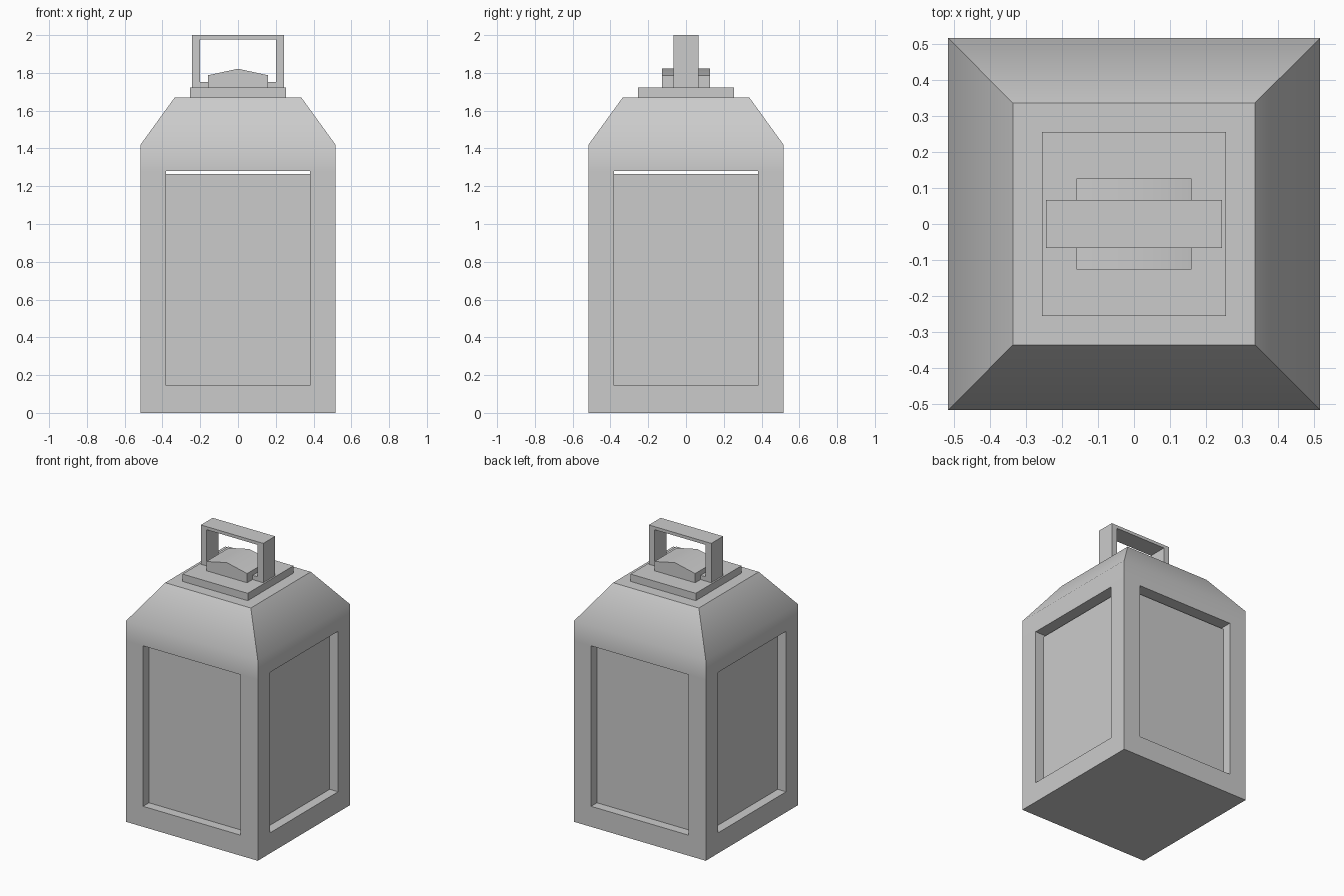
import bpy, bmesh, math

if "Cube" in bpy.data.objects:
    bpy.data.objects.remove(bpy.data.objects["Cube"])

H = 0.516  # half width of the body


def make(name, verts, faces, smooth=None):
    me = bpy.data.meshes.new(name)
    me.from_pydata(verts, [], faces)
    bm = bmesh.new()
    bm.from_mesh(me)
    bmesh.ops.recalc_face_normals(bm, faces=bm.faces)
    bm.to_mesh(me)
    bm.free()
    ob = bpy.data.objects.new(name, me)
    bpy.context.collection.objects.link(ob)
    if smooth:
        bpy.ops.object.select_all(action='DESELECT')
        ob.select_set(True)
        bpy.context.view_layer.objects.active = ob
        bpy.ops.object.shade_smooth_by_angle(angle=math.radians(smooth))
    return ob


def stack(name, rings, centre=(0, 0), smooth=None):
    """Square rings (half width, z) skinned into a closed solid."""
    cx, cy = centre
    verts = [(cx + sx * r, cy + sy * r, z) for r, z in rings
             for sx, sy in ((-1, -1), (1, -1), (1, 1), (-1, 1))]
    n = len(rings)
    faces = [(0, 1, 2, 3), tuple(range(4 * n - 4, 4 * n))]
    for k in range(n - 1):
        for i in range(4):
            j = (i + 1) % 4
            faces.append((4*k + i, 4*k + j, 4*k + 4 + j, 4*k + 4 + i))
    return make(name, verts, faces, smooth)


def extrude_xz(name, pts, depth, smooth=None):
    """Front profile (x, z) extruded symmetrically along y."""
    n = len(pts)
    verts = [(x, y, z) for y in (-depth, depth) for x, z in pts]
    faces = [tuple(range(n)), tuple(range(n, 2 * n))]
    faces += [(i, (i + 1) % n, n + (i + 1) % n, n + i) for i in range(n)]
    return make(name, verts, faces, smooth)


# body: base slab, corner posts, recessed window block with a gap above
stack("base", [(H, 0), (H, 0.145)])
for sx in (-1, 1):
    for sy in (-1, 1):
        stack("corner_post", [(0.067, 0.145), (0.067, 1.28)],
              (sx * (H - 0.067), sy * (H - 0.067)))
stack("window_block", [(0.45, 0.145), (0.45, 1.265)])

# roof with softly shaded eaves, and the plate on top
stack("roof", [(H, 1.28), (H, 1.42), (0.335, 1.67)], smooth=42)
stack("top_plate", [(0.255, 1.67), (0.255, 1.722)])

# peaked knob
extrude_xz("knob", [(-0.16, 1.722), (0.16, 1.722), (0.16, 1.787),
                    (0, 1.822), (-0.16, 1.787)], 0.126, smooth=35)

# rectangular handle frame: outer and inner loops bridged
outer = [(-0.244, 1.722), (0.244, 1.722), (0.244, 2.0), (-0.244, 2.0)]
inner = [(-0.2, 1.752), (0.2, 1.752), (0.2, 1.978), (-0.2, 1.978)]
verts = [(x, y, z) for y in (-0.066, 0.066) for x, z in outer + inner]
faces = []
for i in range(4):
    j = (i + 1) % 4
    faces += [(i, j, 4 + j, 4 + i), (8 + i, 8 + j, 12 + j, 12 + i),
              (i, j, 8 + j, 8 + i), (4 + i, 4 + j, 12 + j, 12 + i)]
make("handle", verts, faces)
